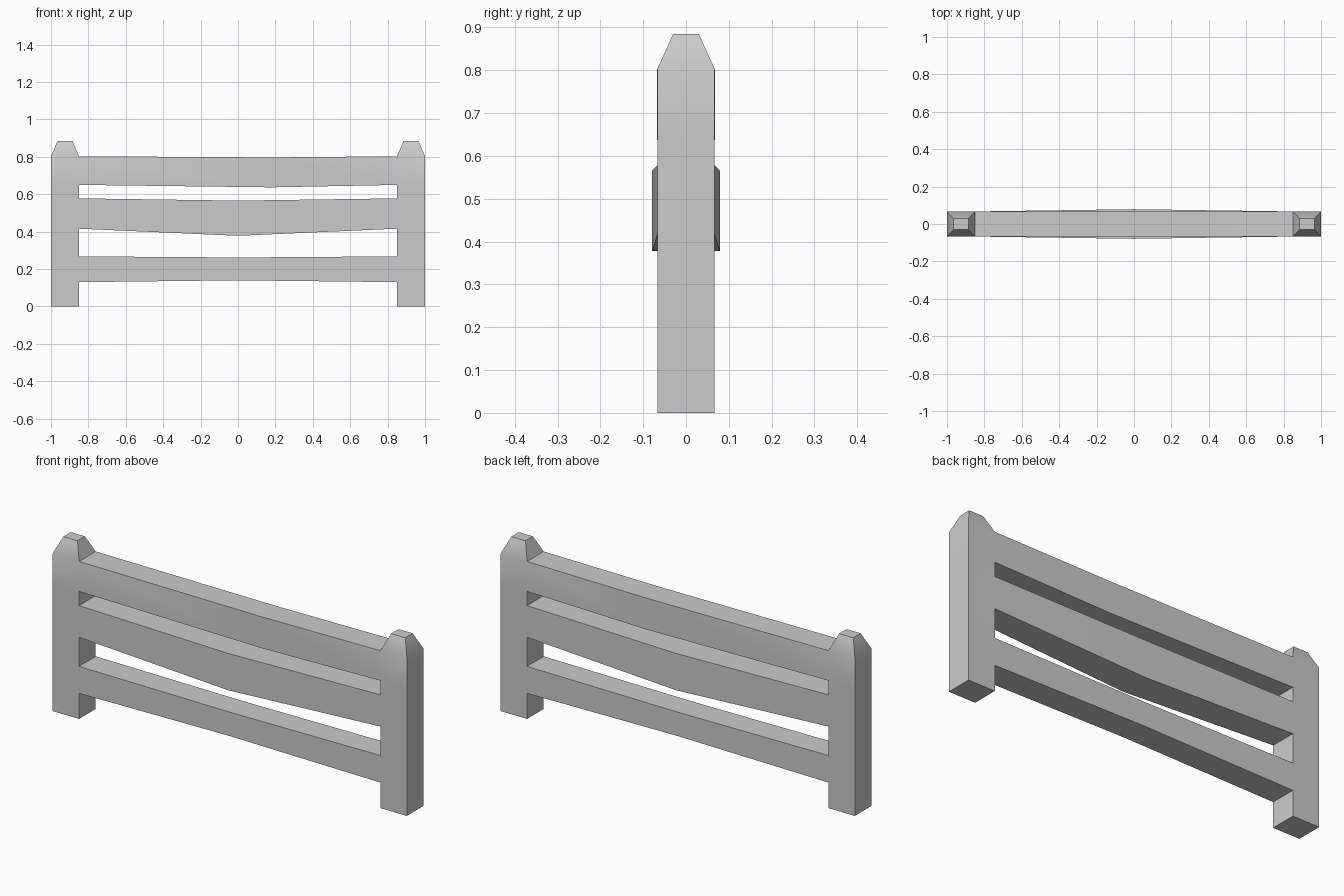
import bpy, bmesh, math

if "Cube" in bpy.data.objects:
    bpy.data.objects.remove(bpy.data.objects["Cube"])

D = 0.067          # half depth of posts and rail ends
INNER, OUTER = 0.85, 1.0

# Each rail: end bottom/top, bend bottom/top, half depth at bend, bend x
RAILS = [
    (0.13, 0.268, 0.14, 0.262, 0.067, 0.0),
    (0.416, 0.578, 0.378, 0.566, 0.079, 0.0),
    (0.65, 0.803, 0.637, 0.797, 0.068, 0.18),
]

bm = bmesh.new()


def ring(points):
    return [bm.verts.new(p) for p in points]


def bridge(a, b, skip=()):
    for i in range(4):
        if i not in skip:
            j = (i + 1) % 4
            bm.faces.new((a[i], a[j], b[j], b[i]))


def post(side):
    # Stacked rings, left open on the inner face where a rail joins
    levels = [0.0] + [z for r in RAILS for z in r[:2]]
    rings = [ring([(side * INNER, -D, z), (side * OUTER, -D, z),
                   (side * OUTER, D, z), (side * INNER, D, z)]) for z in levels]
    for k in range(len(rings) - 1):
        bridge(rings[k], rings[k + 1], skip=(3,) if k % 2 else ())
    # Tapered cap
    cap = ring([(side * x, y, 0.885) for x, y in
                ((0.885, -0.03), (0.965, -0.03), (0.965, 0.03), (0.885, 0.03))])
    bridge(rings[-1], cap)
    bm.faces.new(cap)
    bm.faces.new(rings[0])


def rail(z0, z1, m0, m1, depth, bend):
    # Three cross-sections, slightly warped at the bend
    sections = [(-INNER, z0, z1, D), (bend, m0, m1, depth), (INNER, z0, z1, D)]
    rings = [ring([(x, -d, lo), (x, d, lo), (x, d, hi), (x, -d, hi)])
             for x, lo, hi, d in sections]
    bridge(rings[0], rings[1])
    bridge(rings[1], rings[2])


for s in (-1, 1):
    post(s)
for r in RAILS:
    rail(*r)

# Weld rails into the posts
bmesh.ops.remove_doubles(bm, verts=bm.verts, dist=0.0005)
bmesh.ops.recalc_face_normals(bm, faces=bm.faces)
mesh = bpy.data.meshes.new("fence_panel")
bm.to_mesh(mesh)
bm.free()
fence = bpy.data.objects.new("fence_panel", mesh)
bpy.context.collection.objects.link(fence)
bpy.context.view_layer.objects.active = fence
fence.select_set(True)
bpy.ops.object.shade_smooth_by_angle(angle=math.radians(30))
